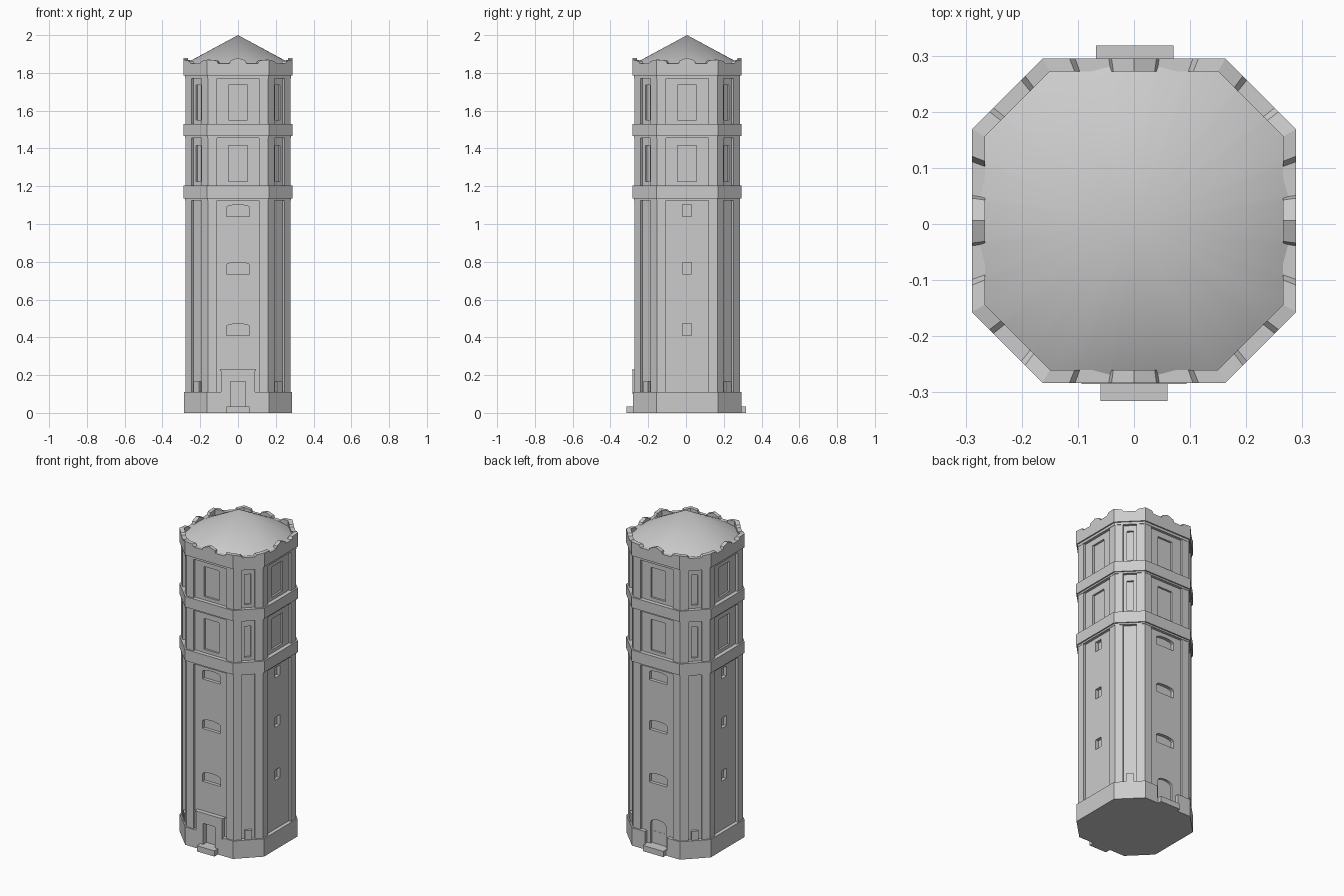
import bpy, bmesh, math

if "Cube" in bpy.data.objects:
    bpy.data.objects.remove(bpy.data.objects["Cube"])

CY = 0.006  # tower axis offset in y
stone = bpy.data.materials.new("grey_stone")
stone.diffuse_color = (0.6, 0.6, 0.6, 1)
stone.use_nodes = True
stone.node_tree.nodes["Principled BSDF"].inputs["Base Color"].default_value = stone.diffuse_color


def side(i, u, r):
    """Point on side i (0 = front, counterclockwise): u along the wall, r outward."""
    a = i * math.pi / 4
    return (u * math.cos(a) + r * math.sin(a), u * math.sin(a) - r * math.cos(a) + CY)


def dims(h, c, i):
    """Distance from axis and half width of side i of a chamfered square."""
    return (h, c) if i % 2 == 0 else ((h + c) / math.sqrt(2), (h - c) / math.sqrt(2))


def loft(bm, loops, caps=True):
    rings = [[bm.verts.new(p) for p in loop] for loop in loops]
    n = len(rings[0])
    pairs = list(zip(rings, rings[1:])) + ([] if caps else [(rings[-1], rings[0])])
    for a, b in pairs:
        for k in range(n):
            bm.faces.new((a[k], a[(k + 1) % n], b[(k + 1) % n], b[k]))
    if caps:
        bm.faces.new(rings[0][::-1])
        bm.faces.new(rings[-1])


def finish(bm, name):
    bmesh.ops.recalc_face_normals(bm, faces=bm.faces)
    me = bpy.data.meshes.new(name)
    bm.to_mesh(me)
    bm.free()
    me.materials.append(stone)
    ob = bpy.data.objects.new(name, me)
    bpy.context.collection.objects.link(ob)
    return ob


def octagon(name, h, c, z0, z1, panel=None, depth=0.015):
    """Eight-sided prism, optionally with a sunk panel in each wall."""
    pts = []
    for i in range(8):
        r, w = dims(h, c, i)
        pts.append(side(i, -w, r))
        if panel:
            p = panel[i % 2]
            pts += [side(i, u, q) for u, q in ((-p, r), (-p, r - depth), (p, r - depth), (p, r))]
    bm = bmesh.new()
    loft(bm, [[(x, y, z) for x, y in pts] for z in (z0, z1)])
    return finish(bm, name)


def rect(w, z0, z1, x=0):
    return [(x - w, z0), (x + w, z0), (x + w, z1), (x - w, z1)]


def arch(w, z0, z1, rise):
    top = [(w * math.cos(k * math.pi / 8), z1 - rise + rise * math.sin(k * math.pi / 8)) for k in range(9)]
    return [(-w, z0), (w, z0)] + top


def blocks(name, items):
    """Outlines drawn on a wall and extruded outward from r0 to r1."""
    bm = bmesh.new()
    for i, poly, r0, r1 in items:
        loft(bm, [[(*side(i, u, r), z) for u, z in poly] for r in (r0, r1)])
    return finish(bm, name)


def cut(ob, items):
    cutter = blocks("cutter", items)
    cutter.hide_render = True
    mod = ob.modifiers.new("openings", 'BOOLEAN')
    mod.operation, mod.solver, mod.object = 'DIFFERENCE', 'EXACT', cutter
    bpy.context.view_layer.objects.active = ob
    bpy.ops.object.modifier_apply(modifier=mod.name)
    bpy.data.objects.remove(cutter)


# tower body with sunk wall panels
H, C, D = 0.279, 0.16, 0.015
body = octagon("tower_body", H, C, 0.02, 1.8, (0.112, 0.038), D)

# window and door recesses
holes = []
for i in range(8):
    r = dims(H, C, i)[0]
    face = r - D
    for z0, z1 in ((1.225, 1.415), (1.55, 1.735)):
        holes.append((i, rect(0.05 if i % 2 == 0 else 0.018, z0, z1), face - 0.012, r + 0.03))
    if i % 2 == 0:
        for z in (0.41, 0.735, 1.04):
            poly = arch(0.061, z, z + 0.062, 0.015) if i in (0, 4) else rect(0.024, z, z + 0.062)
            holes.append((i, poly, face - 0.02, r + 0.03))
holes.append((0, rect(0.04, 0.035, 0.165), H - D - 0.01, H + 0.03))
holes.append((4, arch(0.052, 0.035, 0.19, 0.025), H - D - 0.015, H + 0.03))
cut(body, holes)

# plinth with openings at both entrances
plinth = octagon("plinth", 0.287, 0.163, 0, 0.11)
cut(plinth, [(0, rect(0.04, 0.034, 0.2), 0.25, 0.33), (4, rect(0.075, 0.034, 0.2), 0.25, 0.33)])

# projecting bands, each with a thin moulding below
for name, z0, z1 in (("lower_band", 1.135, 1.205), ("middle_band", 1.465, 1.53)):
    octagon(name, 0.289, 0.163, z0, z1)
    octagon(name + "_moulding", 0.281, 0.161, z0 - 0.01, z0 + 0.005)
octagon("cornice_moulding", 0.281, 0.161, 1.77, 1.79)

# front door surround, entrance steps and small blocks on the plinth
blocks("front_door_surround", [
    (0, rect(0.025, 0.1, 0.23, -0.065), 0.255, 0.288),
    (0, rect(0.025, 0.1, 0.23, 0.065), 0.255, 0.288),
    (0, rect(0.042, 0.165, 0.23), 0.255, 0.288),
    (0, rect(0.094, 0.222, 0.23), 0.255, 0.291)])
blocks("front_step", [(0, rect(0.06, 0, 0.035), 0.25, 0.321)])
blocks("back_step", [(4, rect(0.069, 0, 0.035, -0.001), 0.25, 0.312)])
blocks("corner_blocks", [(i, rect(0.02, 0.1, 0.165), 0.28, 0.312) for i in (1, 3, 5, 7)])

# stepped parapet outline: raised at the corners and at the middle of the main walls
outline = []
for i in range(8):
    r, w = dims(0.289, 0.163, i)
    if i % 2 == 0:
        half = [(0.04, 1.865), (0.045, 1.85), (0.105, 1.85), (0.115, 1.866)]
        mid = [(0, 1.88)]
    else:
        half = [(0.035, 1.85), (0.045, 1.862)]
        mid = []
    line = [(-w, 1.87)] + [(-u, z) for u, z in reversed(half)] + mid + half
    outline += [(*side(i, u, r), z) for u, z in line]


def inset(f, z=None):
    return [(x * f, (y - CY) * f + CY, zz if z is None else z) for x, y, zz in outline]


bm = bmesh.new()
loft(bm, [inset(1, 1.785), outline, inset(0.92), inset(0.92, 1.785)], caps=False)
finish(bm, "parapet")

# pointed roof running down behind the parapet
bm = bmesh.new()
apex = bm.verts.new((0, CY, 2.0))
rim = [bm.verts.new((x, y, 2 - 0.54 * math.hypot(x, y - CY))) for x, y, z in inset(0.985)]
for k in range(len(rim)):
    bm.faces.new((apex, rim[k], rim[(k + 1) % len(rim)]))
bm.faces.new(rim[::-1])
roof = finish(bm, "roof")
bpy.ops.object.select_all(action='DESELECT')
roof.select_set(True)
bpy.context.view_layer.objects.active = roof
bpy.ops.object.shade_smooth_by_angle(angle=math.radians(30))
